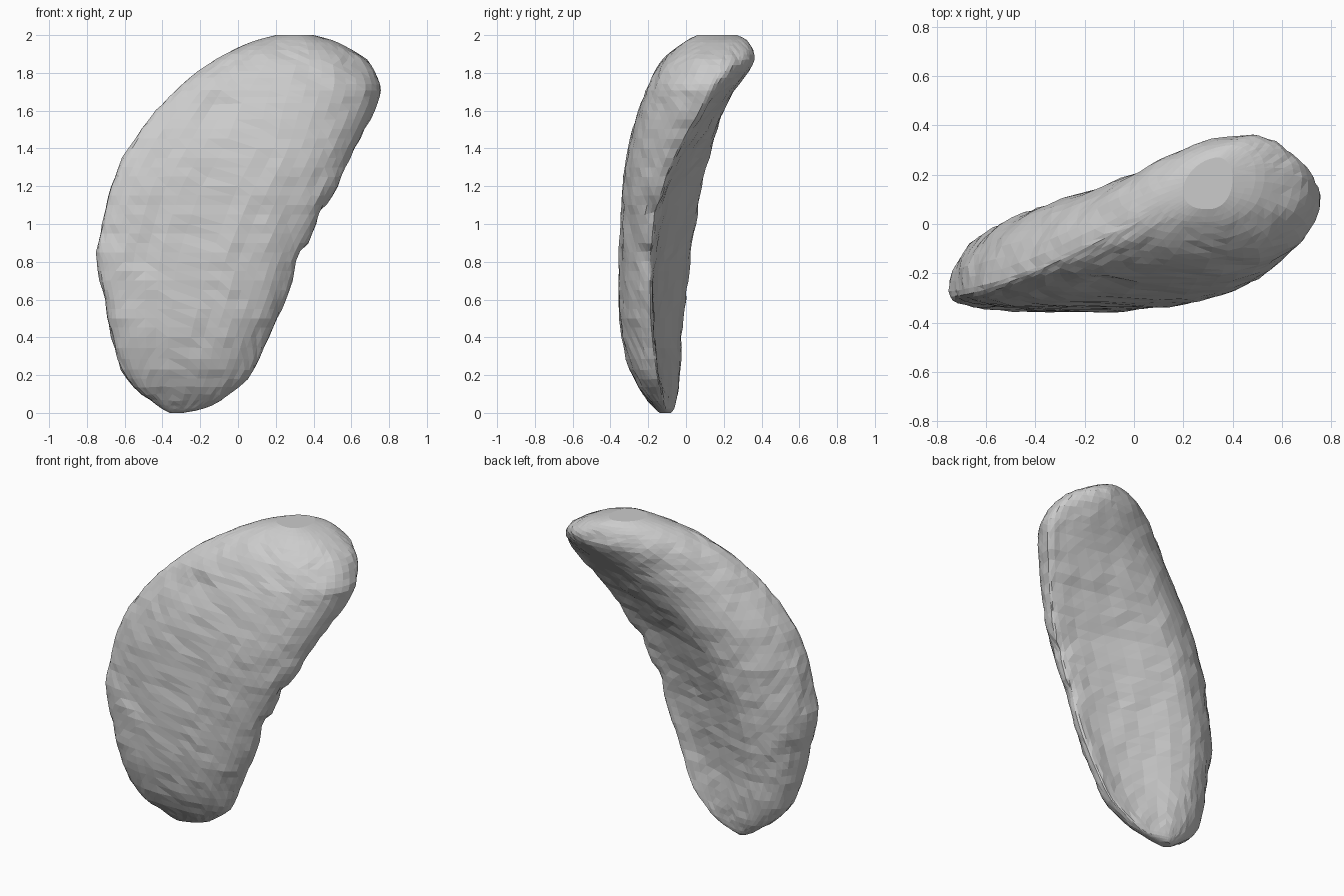
import bpy, bmesh, math, random
from mathutils import Vector, noise

if "Cube" in bpy.data.objects:
    bpy.data.objects.remove(bpy.data.objects["Cube"])

random.seed(4)
# Cross-section extremes per level: z, left(x,y), front(x,y), right(x,y), back(x,y)
LEVELS = [
    (0.00, -.36, -.11, -.33, -.14, -.29, -.11, -.33, -.08),
    (0.04, -.43, -.12, -.30, -.18, -.14, -.12, -.33, -.055),
    (0.18, -.59, -.17, -.27, -.28, .05, -.15, -.37, -.03),
    (0.40, -.67, -.22, -.25, -.34, .16, -.18, -.43, -.02),
    (0.60, -.71, -.25, -.20, -.355, .25, -.19, -.43, .00),
    (0.80, -.75, -.27, -.15, -.355, .32, -.19, -.41, .02),
    (1.00, -.72, -.27, -.08, -.345, .42, -.17, -.34, .05),
    (1.20, -.67, -.26, .00, -.335, .53, -.12, -.25, .085),
    (1.40, -.58, -.24, .10, -.305, .62, -.04, -.10, .135),
    (1.60, -.43, -.19, .14, -.25, .72, .07, .10, .20),
    (1.74, -.30, -.13, .18, -.20, .755, .13, .32, .28),
    (1.87, -.12, -.04, .24, -.12, .68, .19, .45, .36),
    (1.96, .06, .07, .28, -.015, .53, .21, .42, .335),
    (2.00, .20, .14, .30, .06, .40, .19, .34, .27),
]
STEPS, QUAD = 4, 11


def spline(a, b, c, d, t):
    return [.5 * (2*q + (r-p)*t + (2*p-5*q+4*r-s)*t*t + (3*q-p-3*r+s)*t**3)
            for p, q, r, s in zip(a, b, c, d)]


def section(level):
    z, *v = level
    pts = [(v[i], v[i + 1]) for i in range(0, 8, 2)]
    up = min(max((z - 1.2) / .6, 0), 1)         # top end has a rounder back
    hollow = .07 * (1 - up) * min(1, max(z, 0) / .3)
    # squareness of left-front, front-right, right-back, back-left
    square = (3.1 - .6 * up, 2.2, 1.5 + .5 * up, 1.95 - .2 * up)
    ring = []
    for k in range(4):
        (x0, y0), (x1, y1) = pts[k], pts[(k + 1) % 4]
        e = 2 / square[k]
        for i in range(QUAD):
            a = i / QUAD * math.pi / 2
            c, s = math.cos(a) ** e, math.sin(a) ** e
            if k % 2 == 0:      # side point towards front or back
                x, y = x1 + (x0 - x1) * c, y0 + (y1 - y0) * s
            else:               # front or back towards side point
                x, y = x0 + (x1 - x0) * s, y1 + (y0 - y1) * c
            if k == 2:          # hollow back face
                y -= hollow * math.sin(math.pi * i / QUAD) ** 2
            ring.append(Vector((x, y, z)))
    return ring


levels = []
n = len(LEVELS)
for i in range(n - 1):
    ctrl = [LEVELS[min(max(j, 0), n - 1)] for j in range(i - 1, i + 3)]
    levels += [spline(*ctrl, s / STEPS) for s in range(STEPS)]
levels.append(LEVELS[-1])

# Loft the body
bm = bmesh.new()
rings = [[bm.verts.new(p) for p in section(l)] for l in levels]
m = 4 * QUAD
for a, b in zip(rings, rings[1:]):
    for i in range(m):
        j = (i + 1) % m
        bm.faces.new((a[i], a[j], b[j], b[i]))
bm.faces.new(rings[0][::-1])
bm.faces.new(rings[-1])
bmesh.ops.remove_doubles(bm, verts=bm.verts, dist=0.004)
bmesh.ops.recalc_face_normals(bm, faces=bm.faces)
bm.normal_update()

# Uneven surface, notches on the right edge and shallow dents
DENTS = [((.44, -.17, 1.07), .045, .03), ((.34, -.19, .82), .05, .02),
         ((.60, -.08, 1.25), .06, .02), ((-.10, -.23, 1.62), .07, .02),
         ((-.50, -.33, .85), .08, .012)]
moves = []
for v in bm.verts:
    d = .01 * noise.noise(v.co * 9) + random.uniform(-.003, .003)
    for c, r, depth in DENTS:
        d -= depth * math.exp(-((v.co - Vector(c)).length / r) ** 2)
    fade = min(1, v.co.z / .1, (2 - v.co.z) / .1)
    moves.append((v, v.normal * d * max(fade, 0)))
for v, d in moves:
    v.co += d
bmesh.ops.triangulate(bm, faces=bm.faces)

mesh = bpy.data.meshes.new("organ_body")
bm.to_mesh(mesh)
bm.free()
body = bpy.data.objects.new("organ_body", mesh)
bpy.context.collection.objects.link(body)
